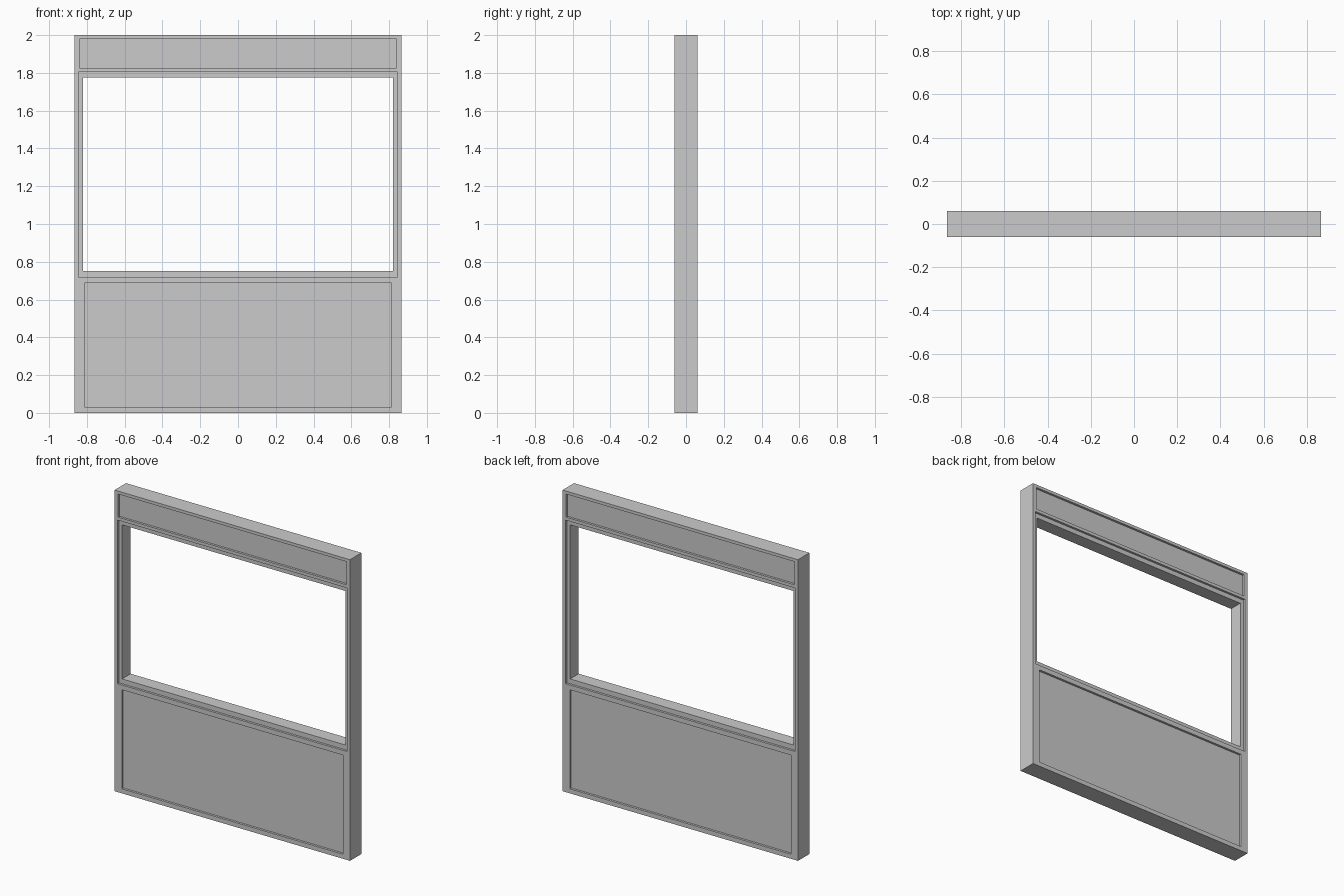
import bpy

if "Cube" in bpy.data.objects:
    bpy.data.objects.remove(bpy.data.objects["Cube"])

W, D, H = 1.73, 0.12, 2.0   # overall width, depth, height
RECESS = 0.015              # depth of the sunken fields on both faces


def box(name, half_x, y0, y1, z0, z1):
    bpy.ops.mesh.primitive_cube_add(size=1, location=(0, (y0 + y1) / 2, (z0 + z1) / 2))
    ob = bpy.context.object
    ob.name = name
    ob.scale = (half_x * 2, y1 - y0, z1 - z0)
    bpy.ops.object.transform_apply(location=True, rotation=False, scale=True)
    return ob


def cut(target, half_x, y0, y1, z0, z1):
    cutter = box("cutter", half_x, y0, y1, z0, z1)
    cutter.hide_render = True
    mod = target.modifiers.new("cut", 'BOOLEAN')
    mod.operation = 'DIFFERENCE'
    mod.solver = 'EXACT'
    mod.object = cutter
    bpy.context.view_layer.objects.active = target
    bpy.ops.object.modifier_apply(modifier=mod.name)
    bpy.data.objects.remove(cutter, do_unlink=True)


# Solid partition wall
panel = box("window_partition", W / 2, -D / 2, D / 2, 0, H)

# Window opening right through the wall
cut(panel, 0.82, -D, D, 0.752, 1.775)

# Sunken fields: half width, bottom, top
fields = [
    (0.838, 1.827, 1.98),   # header panel
    (0.844, 0.72, 1.806),   # rebate around the window
    (0.812, 0.03, 0.688),   # lower panel
]
for half_x, z0, z1 in fields:
    cut(panel, half_x, -D, -D / 2 + RECESS, z0, z1)   # front
    cut(panel, half_x, D / 2 - RECESS, D, z0, z1)     # back
